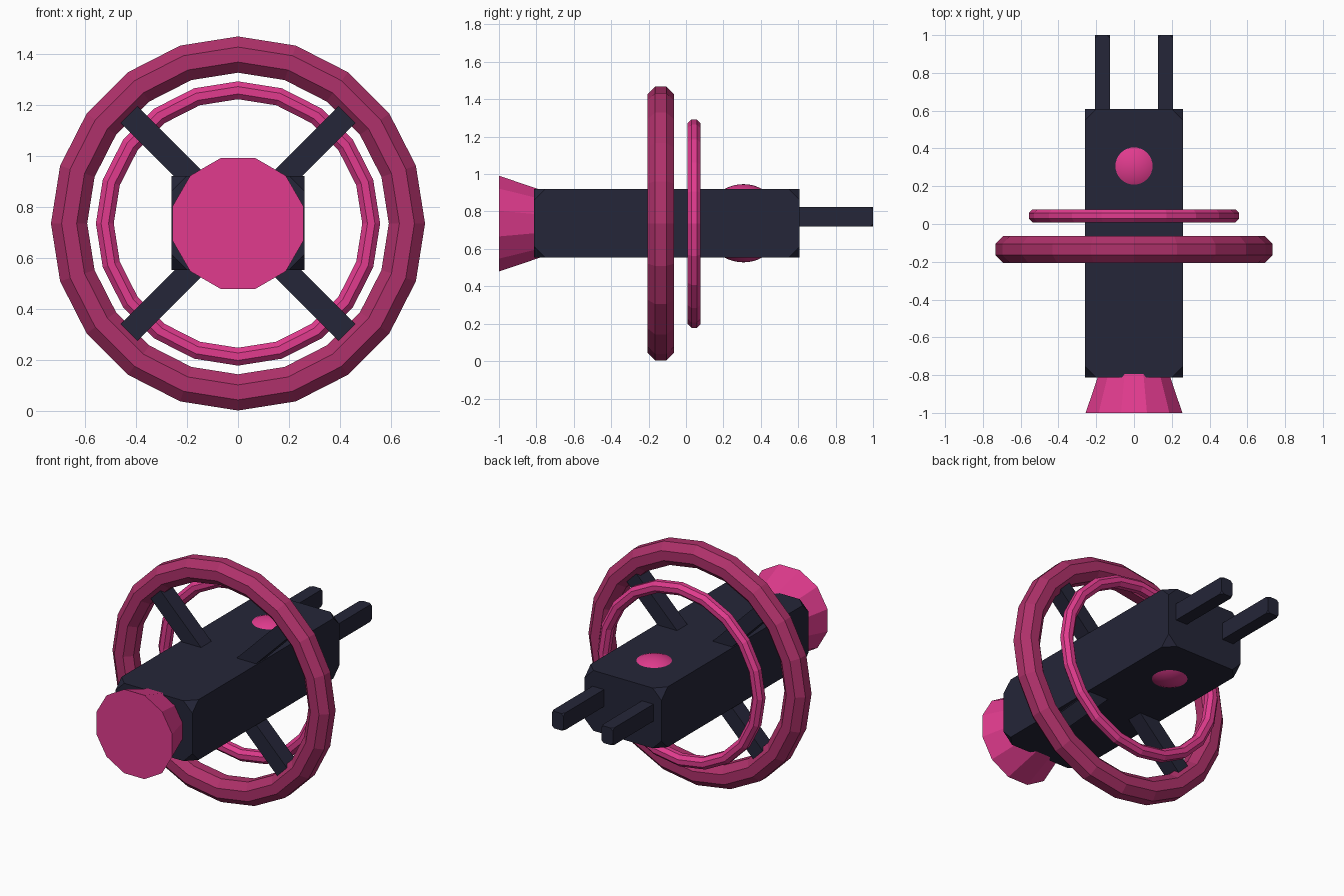
import bpy, bmesh, math
from mathutils import Matrix, Vector

cube = bpy.data.objects.get("Cube")
if cube:
    bpy.data.objects.remove(cube, do_unlink=True)

MID = 0.735  # height of the long axis


def material(name, rgb):
    m = bpy.data.materials.new(name)
    m.use_nodes = True
    m.diffuse_color = (*rgb, 1)
    m.node_tree.nodes["Principled BSDF"].inputs["Base Color"].default_value = (*rgb, 1)
    return m


navy = material("dark navy", (0.018, 0.019, 0.040))
pink = material("bright pink", (0.75, 0.044, 0.27))
berry = material("deep berry", (0.43, 0.031, 0.145))


def finish(name, bm, mat):
    bmesh.ops.recalc_face_normals(bm, faces=bm.faces)
    mesh = bpy.data.meshes.new(name)
    bm.to_mesh(mesh)
    bm.free()
    mesh.materials.append(mat)
    ob = bpy.data.objects.new(name, mesh)
    bpy.context.collection.objects.link(ob)
    return ob


def box(name, size, centre, mat, clip=0, tilt=0):
    """Box with its corners clipped off, turned about the long axis."""
    bm = bmesh.new()
    bmesh.ops.create_cube(bm, size=1, matrix=Matrix.Diagonal((*size, 1)))
    if clip:
        bmesh.ops.bevel(bm, geom=bm.verts[:], offset=clip, segments=1,
                        profile=0.5, affect='VERTICES')
    bm.transform(Matrix.Translation(centre) @ Matrix.Rotation(tilt, 4, 'Y'))
    return finish(name, bm, mat)


def ring(name, outer, half, y, mat):
    """Twenty-sided ring with an octagonal section, flat side outward."""
    bm = bmesh.new()
    r = half / math.cos(math.pi / 8)
    verts = []
    for i in range(8):
        a = (i + 0.5) * math.pi / 4
        verts.append(bm.verts.new((outer - half + r * math.cos(a), y + r * math.sin(a), 0)))
    edges = [bm.edges.new((verts[i], verts[(i + 1) % 8])) for i in range(8)]
    bmesh.ops.spin(bm, geom=verts + edges, cent=(0, 0, 0), axis=(0, 1, 0),
                   angle=math.tau, steps=20)
    bmesh.ops.remove_doubles(bm, verts=bm.verts, dist=0.0005)
    bm.transform(Matrix.Translation((0, 0, MID)))
    return finish(name, bm, mat)


# Main hull
box("hull", (0.52, 1.42, 0.368), (0, -0.102, MID + 0.002), navy, clip=0.06)

# Rear prongs
for side, label in ((1, "left"), (-1, "right")):
    box(label + "_prong", (0.078, 0.5, 0.104), (side * 0.167, 0.75, 0.772), navy, clip=0.015)

# Crossed struts holding the large ring
for side, label in ((1, "rising"), (-1, "falling")):
    box(label + "_strut", (1.214, 0.1, 0.093), (0, -0.135, MID), navy,
        tilt=side * math.pi / 4)

# Rings
ring("large_ring", 0.733, 0.071, -0.135, berry)
ring("small_ring", 0.557, 0.035, 0.043, pink)

# Flared nozzle at the front
bm = bmesh.new()
bmesh.ops.create_cone(bm, cap_ends=True, segments=12, radius1=0.16, radius2=0.265, depth=0.3)
bm.transform(Matrix.Translation((0, -0.85, MID)) @ Matrix.Rotation(math.pi / 2, 4, 'X')
             @ Matrix.Rotation(math.pi / 12, 4, 'Z'))
finish("nozzle", bm, pink)

# Core sphere showing as domes above and below the hull
bm = bmesh.new()
bmesh.ops.create_uvsphere(bm, u_segments=32, v_segments=24, radius=0.209)
bm.transform(Matrix.Translation((0, 0.307, MID + 0.002)))
core = finish("core_sphere", bm, pink)
for poly in core.data.polygons:
    poly.use_smooth = True
